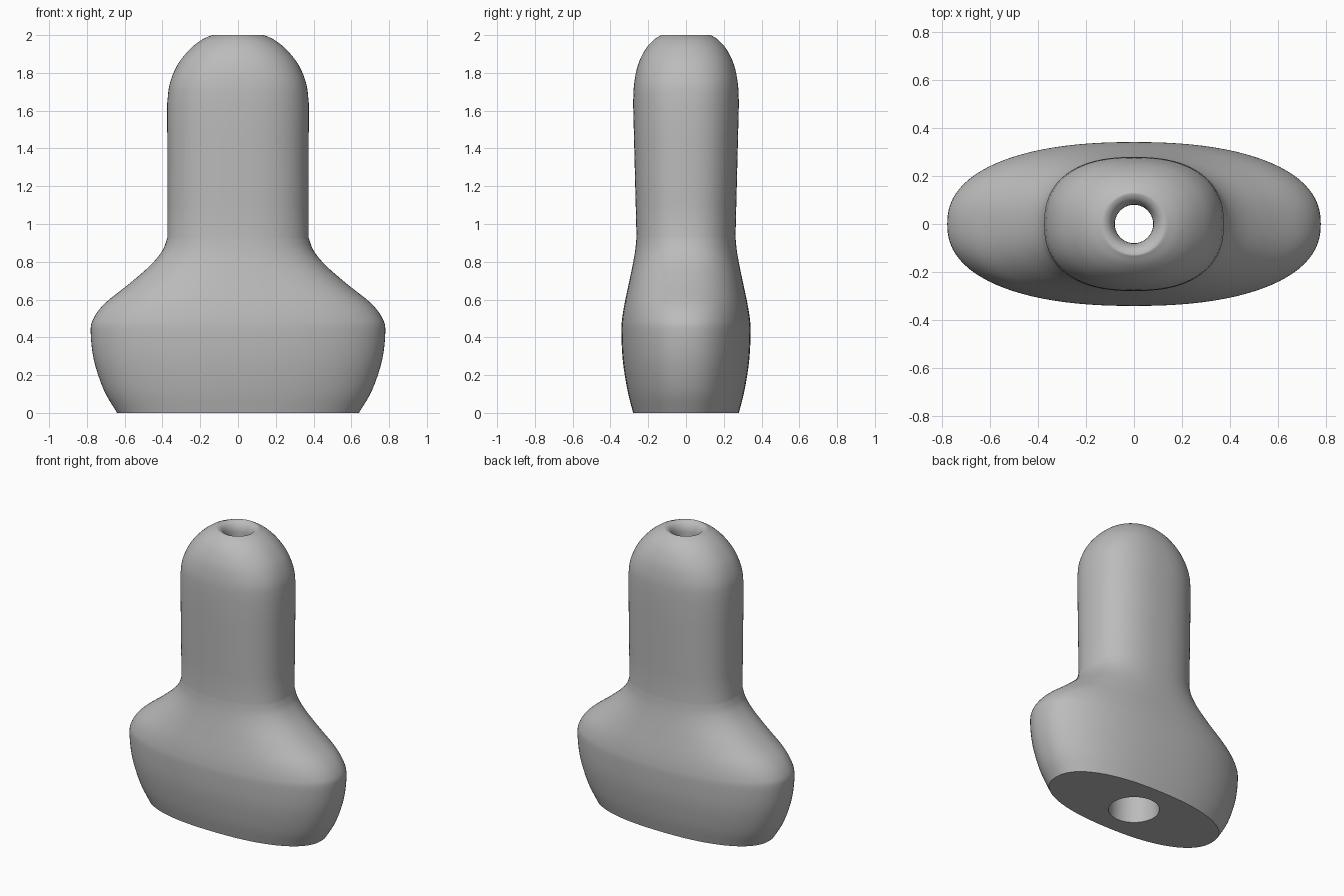
import bpy, bmesh, math
from mathutils import Vector

cube = bpy.data.objects.get("Cube")
if cube:
    bpy.data.objects.remove(cube, do_unlink=True)

grey = bpy.data.materials.new("plain grey")
grey.use_nodes = True
colour = (0.5, 0.5, 0.5, 1)
grey.diffuse_color = colour
grey.node_tree.nodes["Principled BSDF"].inputs["Base Color"].default_value = colour

SIDES = 96

# Stations: height, half width, half depth, squareness
shoulders = [(0, .64, .28, 2.3), (.12, .71, .31, 2.3), (.28, .763, .335, 2.3),
             (.43, .78, .342, 2.3), (.5, .765, .338, 2.3), (.58, .705, .325, 2.3),
             (.68, .58, .304, 2.3), (.78, .465, .283, 2.3), (.86, .4, .269, 2.35),
             (.93, .373, .262, 2.4)]
neck = [(.93, .373, .262, 2.4), (1.64, .375, .28, 2.4)]
dome = [(1.64, .375, .28, 2.4), (1.74, .362, .275, 2.4), (1.84, .322, .255, 2.3),
        (1.92, .26, .218, 2.2), (1.97, .2, .176, 2.1), (1.995, .15, .14, 2),
        (2.0, .125, .125, 2), (1.985, .1, .1, 2), (1.95, .083, .083, 2),
        (1.9, .08, .08, 2)]
bore = [(1.9, .08, .08, 2), (0, .16, .16, 2)]


def smooth_path(points, steps=4):
    """Catmull-Rom interpolation through the stations."""
    pts = [Vector(p) for p in points]
    pts = [2 * pts[0] - pts[1]] + pts + [2 * pts[-1] - pts[-2]]
    out = []
    for a, b, c, d in zip(pts, pts[1:], pts[2:], pts[3:]):
        for i in range(steps):
            t = i / steps
            out.append(b + (c - a) * t / 2 + (2 * a - 5 * b + 4 * c - d) * t * t / 2
                       + (3 * b - a - 3 * c + d) * t ** 3 / 2)
    return out + [pts[-2]]


def ring(bm, station):
    z, rx, ry, power = station
    verts = []
    for i in range(SIDES):
        a = math.tau * i / SIDES
        c, s = math.cos(a), math.sin(a)
        x = math.copysign(abs(c) ** (2 / power), c) * rx
        y = math.copysign(abs(s) ** (2 / power), s) * ry
        verts.append(bm.verts.new((x, y, z)))
    return verts


# Loft the outer skin over the rounded rim and down the bore, closing at the base
path = smooth_path(shoulders)[:-1] + smooth_path(neck)[:-1] + smooth_path(dome)[:-1] + smooth_path(bore)
bm = bmesh.new()
rings = [ring(bm, s) for s in path]
for lower, upper in zip(rings, rings[1:] + rings[:1]):
    for i in range(SIDES):
        j = (i + 1) % SIDES
        bm.faces.new((lower[i], lower[j], upper[j], upper[i]))
bmesh.ops.recalc_face_normals(bm, faces=bm.faces)
mesh = bpy.data.meshes.new("hollow_body")
bm.to_mesh(mesh)
bm.free()
mesh.materials.append(grey)

body = bpy.data.objects.new("hollow_body", mesh)
bpy.context.collection.objects.link(body)
bpy.ops.object.select_all(action='DESELECT')
body.select_set(True)
bpy.context.view_layer.objects.active = body
bpy.ops.object.shade_smooth_by_angle(angle=math.radians(35))
